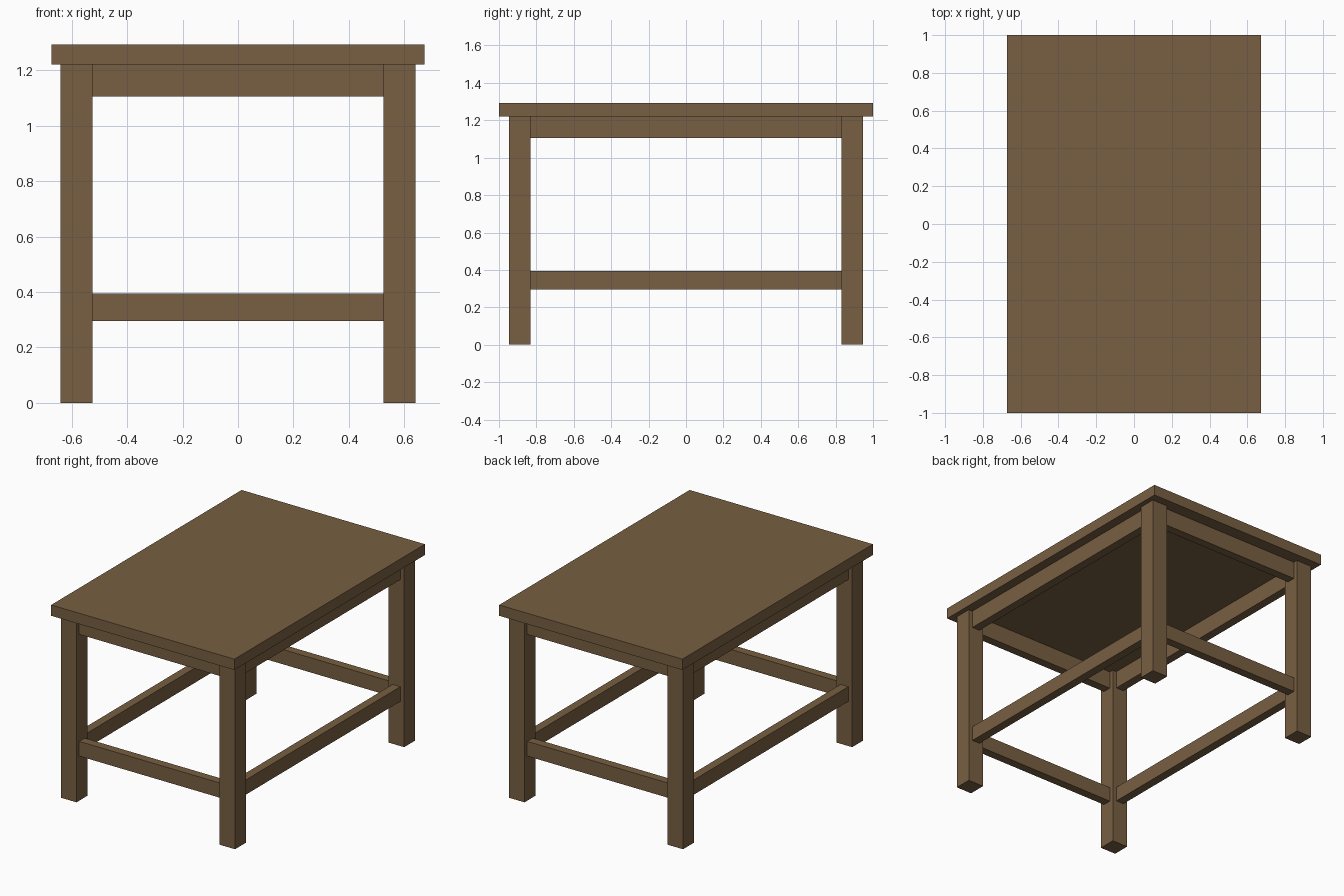
import bpy

cube = bpy.data.objects.get("Cube")
if cube:
    bpy.data.objects.remove(cube, do_unlink=True)

wood = bpy.data.materials.new("brown_wood")
wood.use_nodes = True
colour = (0.188, 0.114, 0.054, 1)
wood.diffuse_color = colour
wood.node_tree.nodes["Principled BSDF"].inputs["Base Color"].default_value = colour


def box(name, centre, size):
    bpy.ops.mesh.primitive_cube_add(size=1, location=centre)
    obj = bpy.context.object
    obj.name = name
    obj.scale = size
    bpy.ops.object.transform_apply(location=False, rotation=False, scale=True)
    obj.data.materials.append(wood)
    return obj


TOP_Z, HEIGHT = 1.221, 1.293      # underside and upper face of the top
LEG = 0.115                       # leg width
LEG_X, LEG_Y = 0.583, 0.888       # leg centres
RAIL = 0.057                      # rail thickness

# Table top
box("table_top", (0, 0, (TOP_Z + HEIGHT) / 2), (1.347, 2, HEIGHT - TOP_Z))

# Legs
for sx, side in ((-1, "right"), (1, "left")):
    for sy, end in ((-1, "front"), (1, "back")):
        box(f"{end}_{side}_leg", (sx * LEG_X, sy * LEG_Y, TOP_Z / 2), (LEG, LEG, TOP_Z))

# Aprons under the top and stretchers near the floor, centred between the legs
for part, low, high in (("apron", 1.105, TOP_Z), ("stretcher", 0.296, 0.394)):
    z, h = (low + high) / 2, high - low
    for s, end, side in ((-1, "front", "right"), (1, "back", "left")):
        box(f"{end}_{part}", (0, s * LEG_Y, z), (2 * LEG_X - LEG, RAIL, h))
        box(f"{side}_{part}", (s * LEG_X, 0, z), (RAIL, 2 * LEG_Y - LEG, h))
